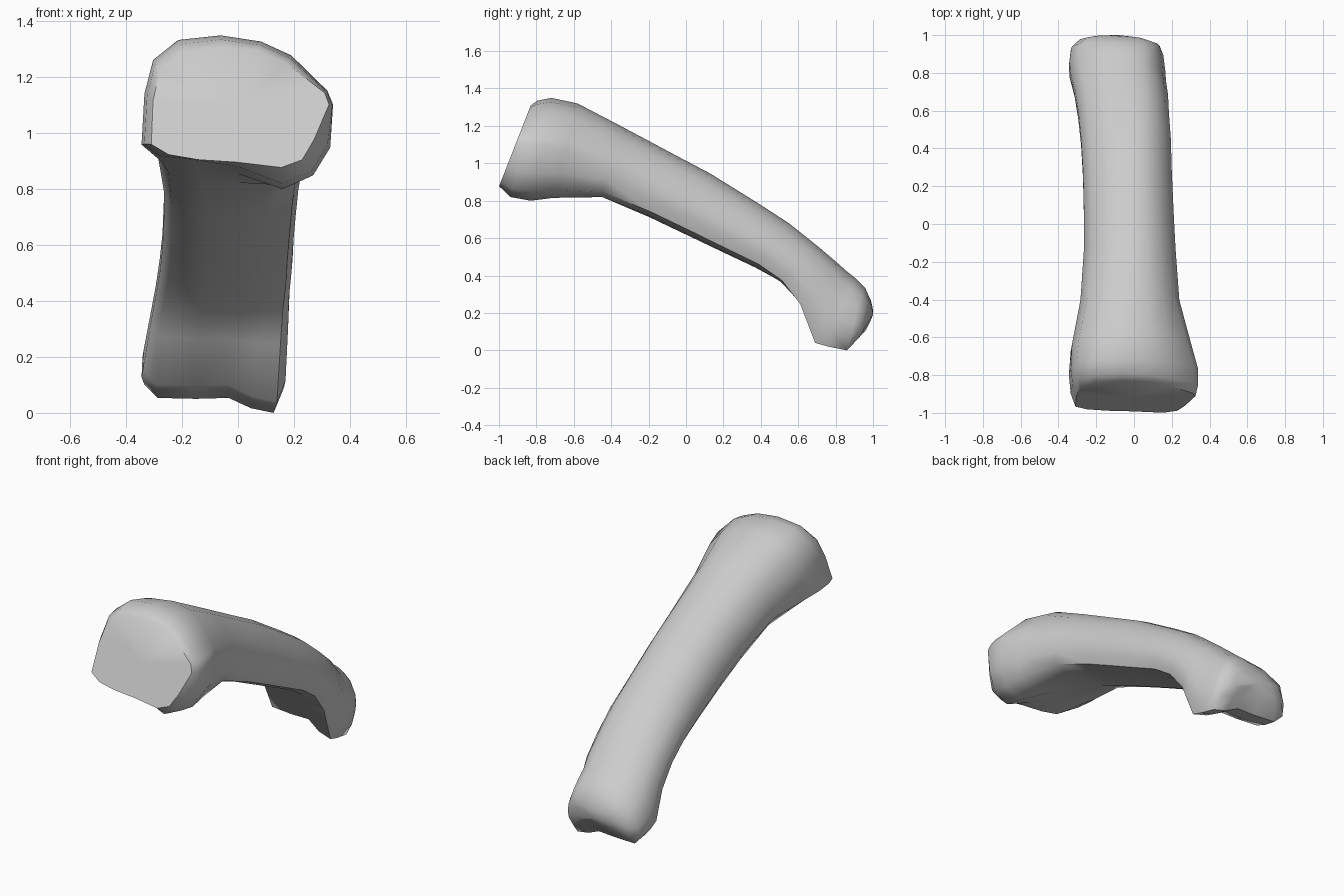
import bpy, bmesh

# Normalised cross-sections (u across, v from underside to top), clockwise from the top
FACE = [(-.18, 1), (.22, .97), (.56, .87), (1, .64), (1.05, .55), (.88, .28), (.74, .12), (.5, .06),
        (0, .10), (-.45, .12), (-.8, .16), (-1, .24), (-.98, .58), (-.9, .82), (-.65, .95)]
BASE = [(-.18, 1), (.24, .96), (.56, .87), (.94, .64), (1, .55), (.97, .27), (.79, .09), (.47, 0),
        (0, .13), (-.45, .18), (-.76, .20), (-1, .29), (-.97, .62), (-.88, .84), (-.62, .97)]
SHAFT = [(0, 1), (.35, .96), (.65, .84), (.88, .65), (1, .45), (.98, .26), (.88, .09), (.45, .03),
         (0, .01), (-.45, .02), (-.9, .11), (-1, .25), (-1, .45), (-.85, .75), (-.5, .94)]
HEAD = [(-.1, 1), (.3, .97), (.65, .87), (.9, .65), (1, .42), (1, .2), (.82, 0), (.3, .05),
        (-.1, .16), (-.45, .15), (-.86, .16), (-1, .3), (-.99, .5), (-.85, .8), (-.5, .95)]
SHAPES = [FACE, BASE, SHAFT, HEAD]

# Stations: top y, top z, bottom y, bottom z, left x, right x, shape (0 face, 1 base, 2 shaft, 3 head)
STATIONS = [
    (-.83, 1.31, -1.01, .85, -.31, .31, 0),
    (-.795, 1.335, -.94, .815, -.335, .335, .85),
    (-.72, 1.35, -.83, .80, -.345, .34, 1),
    (-.58, 1.32, -.71, .81, -.335, .305, 1.35),
    (-.35, 1.20, -.45, .81, -.285, .24, 1.8),
    (-.05, 1.04, -.20, .71, -.265, .22, 2),
    (.13, .945, 0, .615, -.265, .21, 2),
    (.38, .79, .20, .52, -.27, .20, 2),
    (.55, .68, .37, .44, -.28, .195, 2),
    (.70, .56, .50, .36, -.295, .185, 2.2),
    (.80, .475, .61, .24, -.315, .18, 2.6),
    (.86, .42, .70, .04, -.34, .17, 3),
    (.91, .38, .77, .02, -.345, .165, 3),
    (.955, .335, .87, 0, -.335, .155, 3),
    (.98, .28, .935, .07, -.29, .135, 3),
    (.99, .24, .97, .14, -.21, .06, 3),
]


def ring(bm, station):
    yt, zt, yb, zb, xl, xr, t = station
    i = min(int(t), len(SHAPES) - 2)
    f = t - i
    skew = max(t - 2, 0) * .07   # the left knuckle reaches further back
    verts = []
    for (u0, v0), (u1, v1) in zip(SHAPES[i], SHAPES[i + 1]):
        u = u0 + (u1 - u0) * f
        v = v0 + (v1 - v0) * f
        x = u * xr if u > 0 else -u * xl
        verts.append(bm.verts.new((x, yb + (yt - yb) * v - skew * x, zb + (zt - zb) * v)))
    return verts


# Finger bone lofted through the stations
bm = bmesh.new()
rings = [ring(bm, s) for s in STATIONS]
n = len(BASE)
for a, b in zip(rings, rings[1:]):
    for i in range(n):
        j = (i + 1) % n
        bm.faces.new((a[i], a[j], b[j], b[i]))

# Joint faces closing both ends
for loop, centre in ((rings[0], (0, -.918, 1.085)), (rings[-1], (-.08, 1.0, .19))):
    c = bm.verts.new(centre)
    for i in range(n):
        bm.faces.new((loop[i], loop[(i + 1) % n], c))
bmesh.ops.recalc_face_normals(bm, faces=bm.faces)

mesh = bpy.data.meshes.new("finger_bone")
bm.to_mesh(mesh)
bm.free()
bone = bpy.data.objects.new("finger_bone", mesh)
bpy.context.collection.objects.link(bone)
bpy.context.view_layer.objects.active = bone
bone.select_set(True)
bpy.ops.object.shade_smooth_by_angle(angle=0.9)
